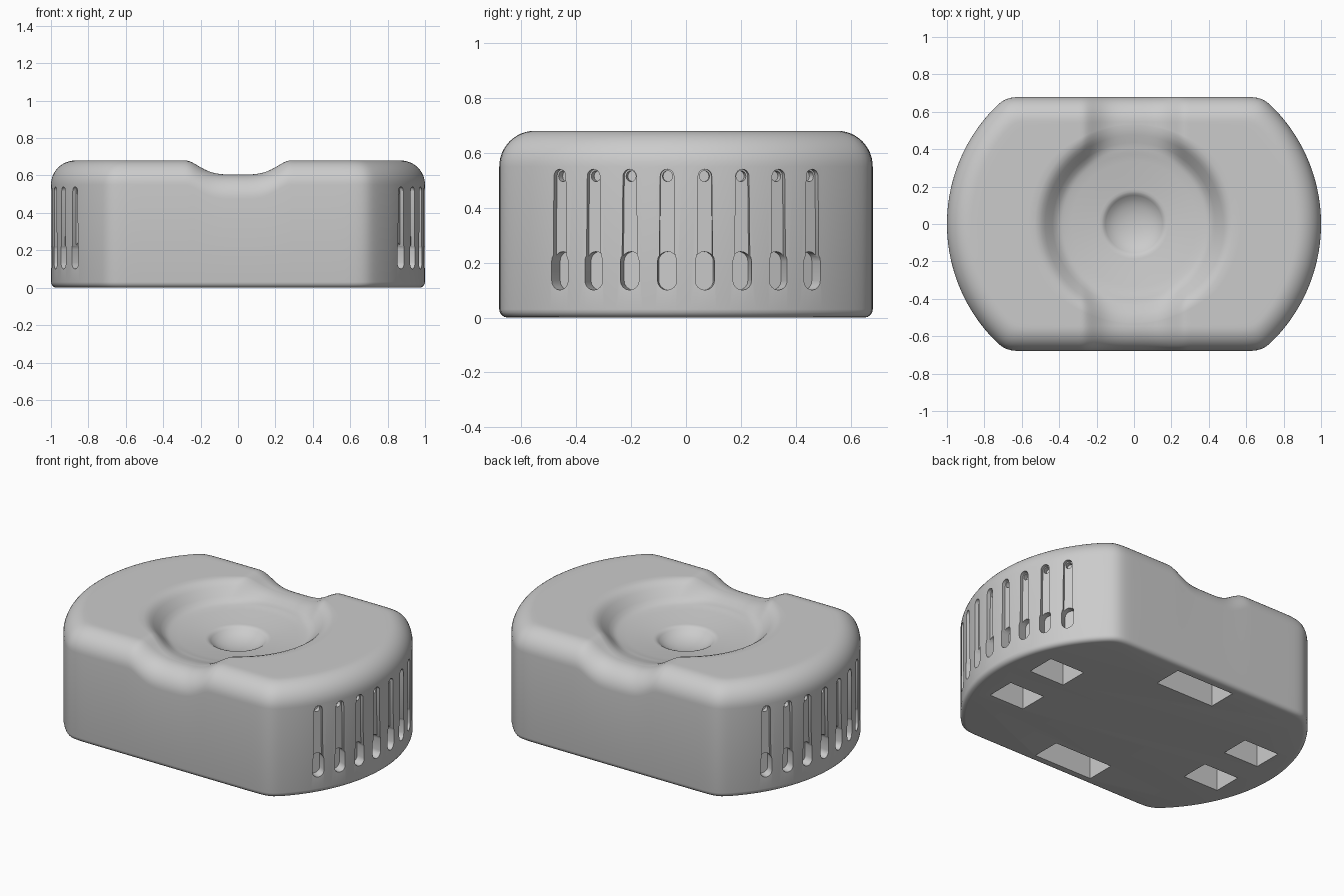
import bpy, bmesh
from math import sin, cos, pi, radians, hypot, sqrt

if "Cube" in bpy.data.objects:
    bpy.data.objects.remove(bpy.data.objects["Cube"])

N = 256          # points round the outline
H = 0.68         # body height and half depth
CX, R = 0.116, 0.884   # centre offset and radius of the curved ends


def outline(a, inset):
    """Two end arcs cut by front and back flats, with softly rounded corners."""
    p = 55
    r = CX * abs(cos(a)) + sqrt((R - inset) ** 2 - (CX * sin(a)) ** 2)
    f = (H - inset) / max(abs(sin(a)), 1e-6)
    m = min(r, f)
    return m * ((m / r) ** p + (m / f) ** p) ** (-1 / p)


def smooth(t):
    t = min(max(t, 0), 1)
    return t * t * (3 - 2 * t)


# radius and depth of the round dish with its central hollow
DISH = [(0, .19), (.05, .187), (.09, .178), (.12, .166), (.145, .15), (.16, .137),
        (.172, .131), (.20, .128), (.30, .115), (.37, .105), (.40, .097), (.425, .08),
        (.445, .06), (.465, .04), (.485, .021), (.505, .008), (.53, 0)]


def dish_depth(r):
    for (r0, d0), (r1, d1) in zip(DISH, DISH[1:]):
        if r <= r1:
            return d0 + (d1 - d0) * (r - r0) / (r1 - r0)
    return 0


def channel_depth(x):
    return .075 * (1 - smooth(min(abs(x) / .28, 1) ** 2))


def top_cut(x, y):
    """Channel and dish blended, so the dish keeps its round lip."""
    c, d = channel_depth(x), dish_depth(hypot(x, y))
    return d + c * max(0, 1 - d / .1)


def new_object(name, bm):
    bmesh.ops.recalc_face_normals(bm, faces=bm.faces)
    me = bpy.data.meshes.new(name)
    bm.to_mesh(me)
    bm.free()
    ob = bpy.data.objects.new(name, me)
    bpy.context.collection.objects.link(ob)
    return ob


def make_body():
    bm = bmesh.new()
    angles = [2 * pi * (i + .5) / N for i in range(N)]
    rings = []

    def ring(radius, z, w):
        vs = []
        for a in angles:
            r = radius(a)
            x, y = r * cos(a), r * sin(a)
            vs.append(bm.verts.new((x, y, z - w * top_cut(x, y))))
        rings.append(vs)

    # bottom edge, wall, rounded top edge
    for k in range(5):
        t = k / 4 * pi / 2
        ring(lambda a: outline(a, .03 * (1 - sin(t))), .03 * (1 - cos(t)), 0)
    for k in range(13):
        t = k / 12 * pi / 2
        ring(lambda a: outline(a, .13 * (1 - cos(t))), H - .13 * (1 - sin(t)), 1)
    # top deck blending into the round dish
    for k in range(1, 9):
        s = k / 9
        ring(lambda a: outline(a, .13) * (1 - s) + .53 * s, H, 1)
    for (r1, _), (r0, _) in zip(DISH[:0:-1], DISH[-2::-1]):
        ring(lambda a: r1, H, 1)
        if r0 > 0:
            ring(lambda a: (r0 + r1) / 2, H, 1)
    for lo, hi in zip(rings, rings[1:]):
        for i in range(N):
            j = (i + 1) % N
            bm.faces.new((lo[i], lo[j], hi[j], hi[i]))
    bm.faces.new(rings[0][::-1])
    tip = bm.verts.new((0, 0, H - DISH[0][1]))
    for i in range(N):
        bm.faces.new((rings[-1][i], rings[-1][(i + 1) % N], tip))
    return new_object("body", bm)


def prism(bm, lower, upper):
    a = [bm.verts.new(p) for p in lower]
    b = [bm.verts.new(p) for p in upper]
    n = len(a)
    bm.faces.new(a[::-1])
    bm.faces.new(b)
    for i in range(n):
        bm.faces.new((a[i], a[(i + 1) % n], b[(i + 1) % n], b[i]))


def slot(bm, end, ang, z0, r0, z1, r1, depth):
    """Upright capsule pushed radially into a curved end."""
    prof = [(r1 * cos(pi * k / 8), z1 + r1 * sin(pi * k / 8)) for k in range(9)]
    prof += [(-r0 * cos(pi * k / 8), z0 - r0 * sin(pi * k / 8)) for k in range(9)]
    c, s = cos(ang), sin(ang)
    at = lambda d: [(end * (CX + d * c - u * s), d * s + u * c, z) for u, z in prof]
    prism(bm, at(R - depth), at(R + .06))


def pocket(bm, x, y, hx, hy, depth):
    sq = [(x - hx, y - hy), (x + hx, y - hy), (x + hx, y + hy), (x - hx, y + hy)]
    prism(bm, [(*p, -.05) for p in sq], [(*p, depth) for p in sq])


body = make_body()
grooves, holes, pockets = bmesh.new(), bmesh.new(), bmesh.new()

# eight vent slots on each curved end
for end in (1, -1):
    for i in range(8):
        ang = radians(8.95 * (i - 3.5))
        slot(grooves, end, ang, .145, .029, .515, .025, .022)
        slot(holes, end, ang, .135, .035, .205, .035, .06)
        slot(holes, end, ang, .513, .018, .516, .018, .05)

# six pockets underneath
for s in (1, -1):
    pocket(pockets, 0, s * .53, .2, .09, .15)
    for t in (1, -1):
        pocket(pockets, s * .71, t * .175, .12, .09, .15)

cutters = [new_object(n, b) for n, b in
           (("slot_grooves", grooves), ("slot_holes", holes), ("base_pockets", pockets))]
bpy.context.view_layer.objects.active = body
body.select_set(True)
for c in cutters:
    c.hide_render = True
    mod = body.modifiers.new(c.name, 'BOOLEAN')
    mod.operation, mod.solver, mod.object = 'DIFFERENCE', 'EXACT', c
    bpy.ops.object.modifier_apply(modifier=mod.name)
for c in cutters:
    bpy.data.objects.remove(c)
bpy.ops.object.shade_smooth_by_angle(angle=radians(35))
